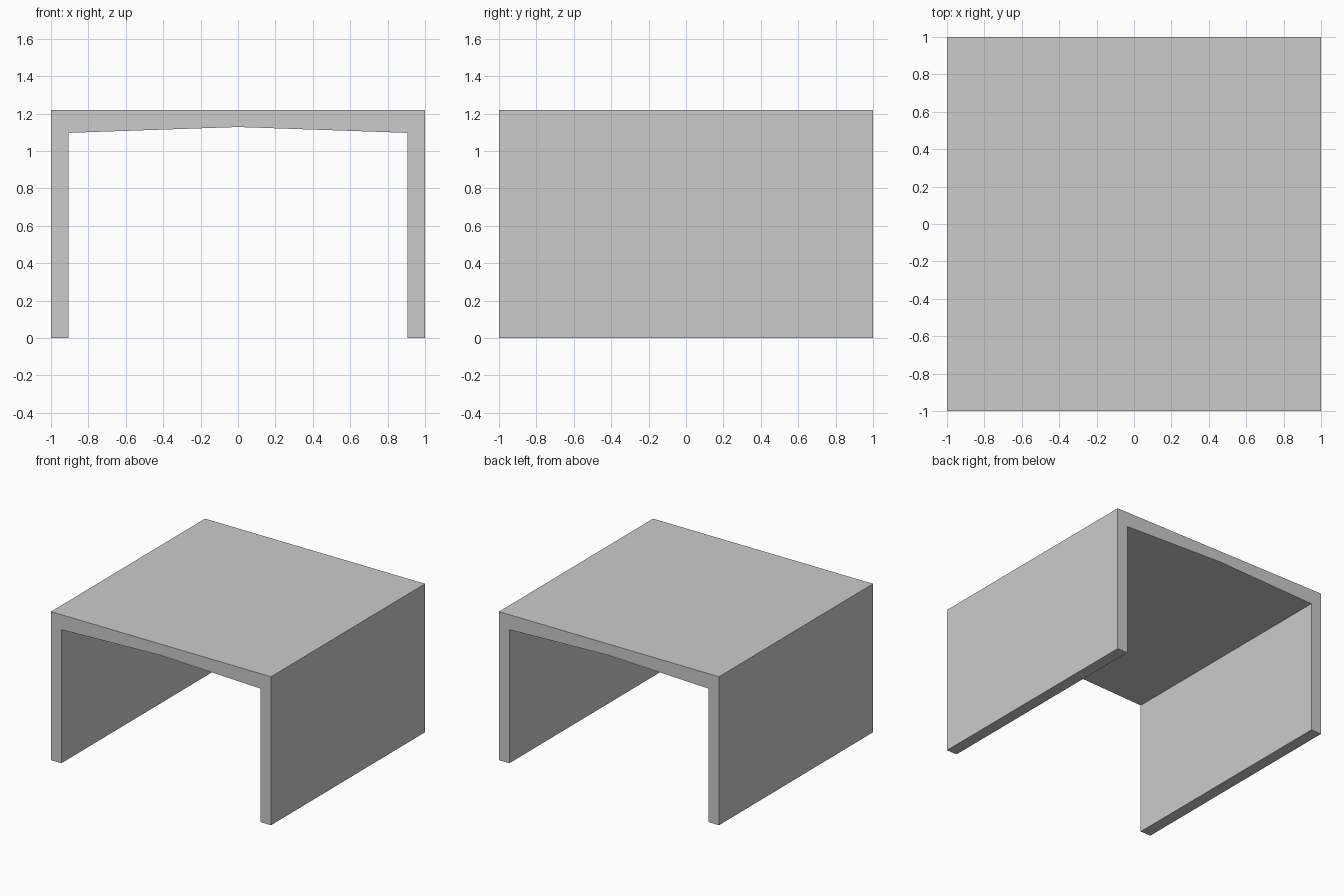
import bpy, bmesh

if "Cube" in bpy.data.objects:
    bpy.data.objects.remove(bpy.data.objects["Cube"])

# Right half of the culvert cross-section (x, z), from crown to crown
half = [(0, 1.128), (0.905, 1.097), (0.905, 0), (1, 0), (1, 1.22)]
profile = half + [(-x, z) for x, z in reversed(half[1:])]

# Portal frame: two walls and a haunched roof slab in one extrusion
bm = bmesh.new()
face = bm.faces.new([bm.verts.new((x, -1, z)) for x, z in profile])
ext = bmesh.ops.extrude_face_region(bm, geom=[face], use_keep_orig=True)
bmesh.ops.translate(bm, vec=(0, 2, 0),
                    verts=[g for g in ext["geom"] if isinstance(g, bmesh.types.BMVert)])
bmesh.ops.recalc_face_normals(bm, faces=bm.faces)

mesh = bpy.data.meshes.new("box_culvert_frame")
bm.to_mesh(mesh)
bm.free()
bpy.context.collection.objects.link(bpy.data.objects.new("box_culvert_frame", mesh))
